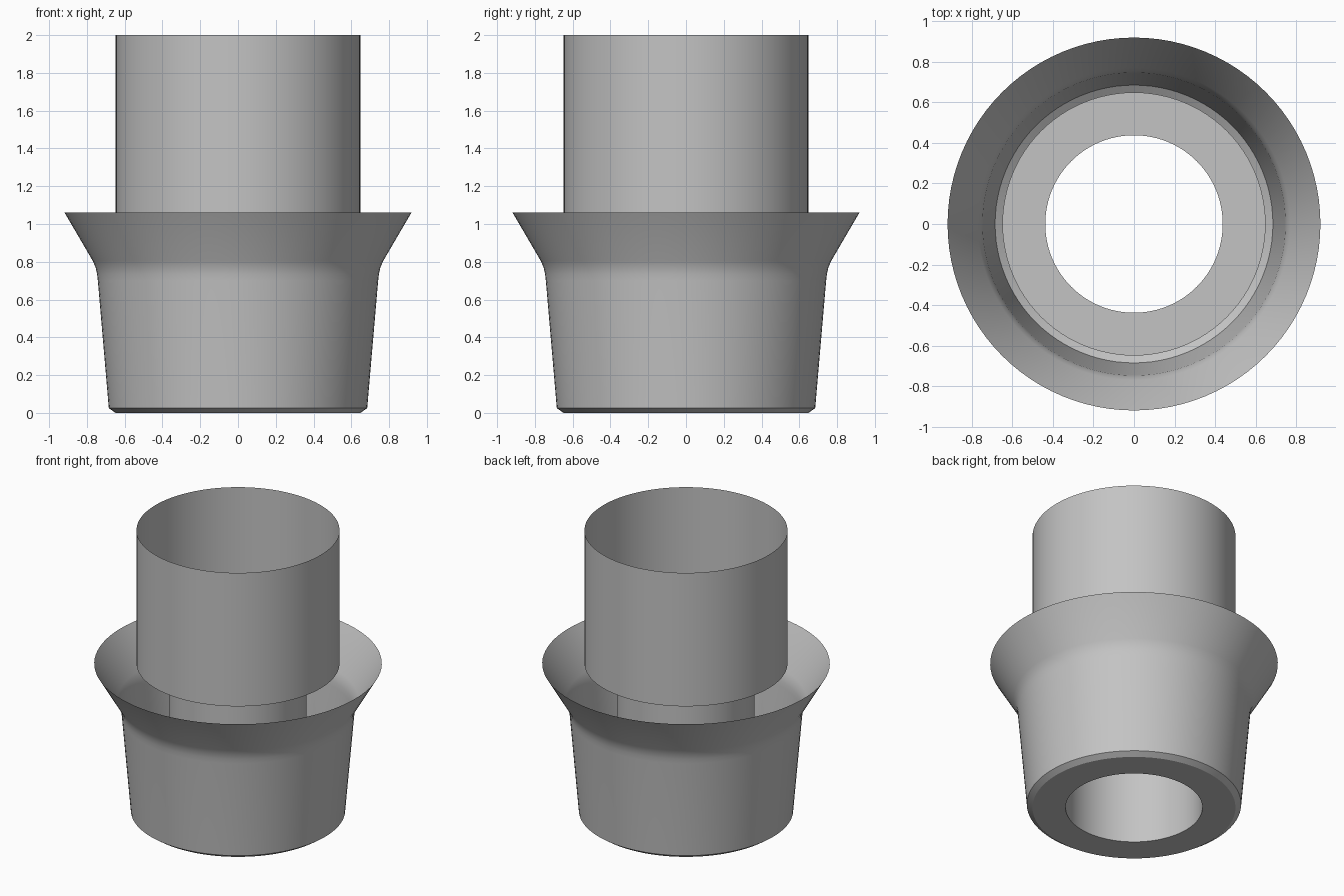
import bpy, bmesh, math

cube = bpy.data.objects.get("Cube")
if cube:
    bpy.data.objects.remove(cube, do_unlink=True)

SEGMENTS = 96
BORE, SLEEVE, RIM_Z = 0.437, 0.648, 1.06

grey = bpy.data.materials.new("satin_grey")
grey.use_nodes = True
color = (0.55, 0.55, 0.55, 1)
grey.diffuse_color = color
grey.node_tree.nodes["Principled BSDF"].inputs["Base Color"].default_value = color


def lathe(name, profile):
    """Revolve (radius, height) points around z as a thin open surface."""
    bm = bmesh.new()
    rings = []
    for r, z in profile:
        angles = [math.tau * i / SEGMENTS for i in range(SEGMENTS)]
        rings.append([bm.verts.new((r * math.cos(a), r * math.sin(a), z)) for a in angles])
    for low, high in zip(rings, rings[1:]):
        for i in range(SEGMENTS):
            j = (i + 1) % SEGMENTS
            bm.faces.new((low[i], low[j], high[j], high[i]))
    mesh = bpy.data.meshes.new(name)
    bm.to_mesh(mesh)
    bm.free()
    mesh.materials.append(grey)
    obj = bpy.data.objects.new(name, mesh)
    bpy.context.collection.objects.link(obj)
    bpy.ops.object.select_all(action='DESELECT')
    obj.select_set(True)
    bpy.context.view_layer.objects.active = obj
    bpy.ops.object.shade_smooth_by_angle(angle=math.radians(30))
    return obj


# Tapered cup: pierced floor, chamfer, wall, soft bend and flared rim
lathe("flared_cup", [
    (BORE, 0), (0.648, 0), (0.684, 0.025), (0.742, 0.7), (0.746, 0.735),
    (0.754, 0.77), (0.769, 0.805), (0.918, RIM_Z)])

# Bore tube rising from the floor
lathe("inner_tube", [(BORE, 0), (BORE, RIM_Z)])

# Ledge joining the bore to the wider sleeve above it
lathe("sleeve_ledge", [(BORE, RIM_Z), (SLEEVE, RIM_Z)])

# Open upper sleeve
lathe("upper_sleeve", [(SLEEVE, RIM_Z), (SLEEVE, 2)])
